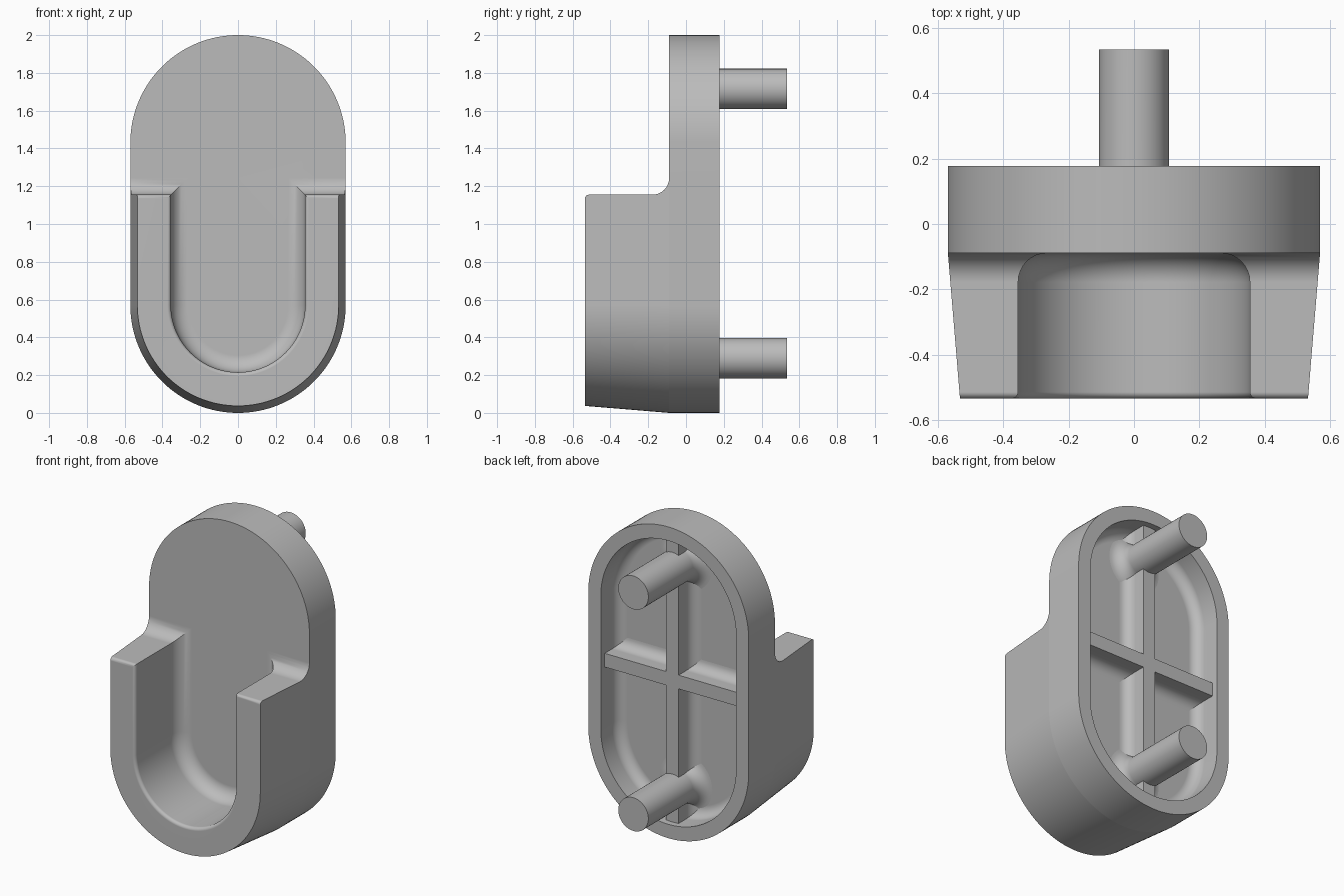
import bpy, bmesh
from math import sin, cos, pi, radians

if "Cube" in bpy.data.objects:
    bpy.data.objects.remove(bpy.data.objects["Cube"])

R = 0.57                    # plate radius, also the height of the lower arc centre
TOP_C = 2 - R               # height of the upper arc centre
FRONT, FACE, FLOOR, BACK, TIP = -0.535, -0.089, 0.0, 0.178, 0.535
POCKET_W, LEDGE = 0.355, 1.155
FILLET, LIP, INNER_FILLET, WALL = 0.089, 0.02, 0.065, 0.089
ARC, STEPS = 64, 8

grey = bpy.data.materials.new("light grey")
grey.use_nodes = True
colour = (0.5, 0.5, 0.5, 1)
grey.diffuse_color = colour
grey.node_tree.nodes["Principled BSDF"].inputs["Base Color"].default_value = colour


def finish(name, bm):
    bmesh.ops.remove_doubles(bm, verts=bm.verts, dist=0.0002)
    bmesh.ops.recalc_face_normals(bm, faces=bm.faces)
    mesh = bpy.data.meshes.new(name)
    bm.to_mesh(mesh)
    bm.free()
    mesh.materials.append(grey)
    ob = bpy.data.objects.new(name, mesh)
    bpy.context.collection.objects.link(ob)
    bpy.ops.object.select_all(action="DESELECT")
    ob.select_set(True)
    bpy.context.view_layer.objects.active = ob
    bpy.ops.object.shade_smooth_by_angle(angle=radians(30))
    mod = ob.modifiers.new("even_shading", "WEIGHTED_NORMAL")
    mod.keep_sharp = True
    return ob


def ring(bm, points, y):
    return [bm.verts.new((x, y, z)) for x, z in points]


def bridge(bm, a, b):
    n = len(a)
    for i in range(n):
        j = (i + 1) % n
        bm.faces.new((a[i], a[j], b[j], b[i]))


def u_curve(w, top):
    """Open U from upper left, around the bottom, to upper right."""
    arc = [(-w * cos(pi * i / ARC), R - w * sin(pi * i / ARC)) for i in range(ARC + 1)]
    return [(-w, top)] + arc + [(w, top)]


def top_arc(r):
    return [(r * cos(pi * i / ARC), TOP_C + r * sin(pi * i / ARC)) for i in range(ARC + 1)]


def stadium(r):
    return u_curve(r, LEDGE + FILLET) + top_arc(r)


def quarter(n):
    return [pi / 2 * i / n for i in range(n + 1)]


# Body: tapered U wall, plate and hollow back in one continuous shell
bm = bmesh.new()
profile = [(FRONT + LIP * (1 - sin(a)), -LIP * (1 - cos(a))) for a in reversed(quarter(4))]
profile += [(FACE - FILLET + FILLET * sin(a), FILLET * (1 - cos(a))) for a in quarter(STEPS)]
previous = None
for y, grow in profile:
    outer_w = R - 0.037 * (FACE - y) / (FACE - FRONT)
    outer = u_curve(outer_w, LEDGE + grow)
    inner = u_curve(POCKET_W - grow, LEDGE + grow)
    loop = ring(bm, outer + inner[::-1], y)
    if previous:
        bridge(bm, previous, loop)
    else:
        # Flat front end of the U wall
        n = len(outer)
        for i in range(n - 1):
            bm.faces.new((loop[i], loop[i + 1], loop[-2 - i], loop[-1 - i]))
    previous = loop

# Flat plate front, above and inside the U wall
shoulder = LEDGE + FILLET
bm.faces.new(ring(bm, u_curve(POCKET_W - FILLET, shoulder) + [(R, shoulder)]
                  + top_arc(R) + [(-R, shoulder)], FACE))

# Plate edge, back rim and filleted cavity
cavity = R - WALL
steps = [(R, FACE), (R, BACK), (cavity, BACK)]
steps += [(cavity - INNER_FILLET * (1 - cos(a)), FLOOR + INNER_FILLET * (1 - sin(a)))
          for a in quarter(STEPS)]
loops = [ring(bm, stadium(r), y) for r, y in steps]
for a, b in zip(loops, loops[1:]):
    bridge(bm, a, b)
bm.faces.new(loops[-1])
finish("holder_body", bm)


# Crossed stiffening ribs with flared feet in the cavity
def rib(name, half_length, vertical):
    bm = bmesh.new()
    half = 0.044
    side = [(half, BACK - 0.04)]
    side += [(half + INNER_FILLET * (1 - cos(a)), FLOOR + INNER_FILLET * (1 - sin(a)))
             for a in quarter(STEPS)]
    section = side + [(-w, y) for w, y in reversed(side)]
    ends = []
    for s in (-half_length, half_length):
        ends.append([bm.verts.new((w, y, 1 + s) if vertical else (s, y, 1 + w))
                     for w, y in section])
    bridge(bm, *ends)
    for end in ends:
        bm.faces.new(end)
    finish(name, bm)


rib("vertical_rib", 0.93, True)
rib("horizontal_rib", 0.5, False)


# Round mounting pins with filleted bases
def pin(name, z):
    bm = bmesh.new()
    radius, sides, flare = 0.107, 48, 0.08
    steps = [(radius + flare * (1 - sin(a)), FLOOR + flare * (1 - cos(a)))
             for a in quarter(STEPS)] + [(radius, TIP)]
    loops = [ring(bm, [(r * cos(2 * pi * i / sides), z + r * sin(2 * pi * i / sides))
                       for i in range(sides)], y) for r, y in steps]
    for a, b in zip(loops, loops[1:]):
        bridge(bm, a, b)
    bm.faces.new(loops[-1])
    finish(name, bm)


pin("upper_pin", 1.715)
pin("lower_pin", 0.29)
